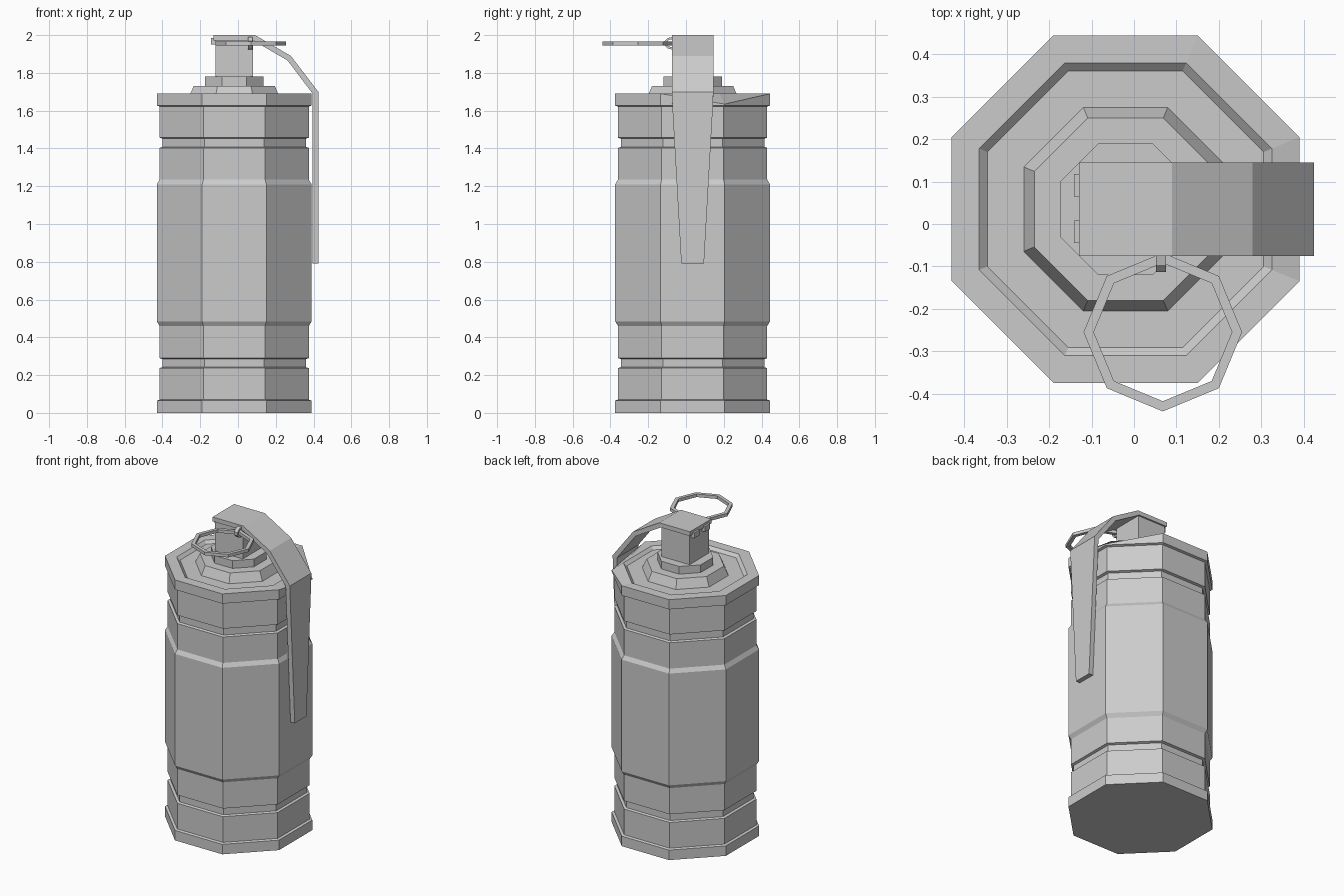
import bpy, bmesh, math

if "Cube" in bpy.data.objects:
    bpy.data.objects.remove(bpy.data.objects["Cube"])

CX, CY = -0.02, 0.035            # body axis


def finish(name, bm):
    bmesh.ops.remove_doubles(bm, verts=bm.verts, dist=1e-5)
    bmesh.ops.recalc_face_normals(bm, faces=bm.faces)
    me = bpy.data.meshes.new(name)
    bm.to_mesh(me)
    bm.free()
    ob = bpy.data.objects.new(name, me)
    bpy.context.collection.objects.link(ob)
    return ob


def loft(name, loops, cap=True):
    """Skin a list of equal-length vertex loops; cap ends or close into a ring."""
    bm = bmesh.new()
    rows = [[bm.verts.new(p) for p in loop] for loop in loops]
    n = len(rows[0])
    pairs = list(zip(rows, rows[1:]))
    if not cap:
        pairs.append((rows[-1], rows[0]))
    for a, b in pairs:
        for i in range(n):
            j = (i + 1) % n
            bm.faces.new((a[i], a[j], b[j], b[i]))
    if cap:
        bm.faces.new(rows[0])
        bm.faces.new(rows[-1])
    return finish(name, bm)


def octagon(apothem, z):
    r = apothem / math.cos(math.pi / 8)
    return [(CX + r * math.cos(math.radians(22.5 + 45 * k)),
             CY + r * math.sin(math.radians(22.5 + 45 * k)), z) for k in range(8)]


def box(name, x0, x1, y0, y1, z0, z1):
    return loft(name, [[(x0, y0, z), (x1, y0, z), (x1, y1, z), (x0, y1, z)]
                       for z in (z0, z1)])


# Canister body: (apothem, z) profile with rims, grooves, raised middle and recessed lid
profile = [(0.41, 0), (0.41, 0.065), (0.395, 0.07), (0.395, 0.237), (0.38, 0.242),
           (0.38, 0.285), (0.395, 0.29), (0.395, 0.46), (0.41, 0.485), (0.41, 1.21),
           (0.395, 1.235), (0.395, 1.403), (0.38, 1.408), (0.38, 1.452), (0.395, 1.457),
           (0.395, 1.622), (0.41, 1.627), (0.41, 1.69), (0.345, 1.69), (0.326, 1.672),
           (0.24, 1.672), (0.215, 1.73), (0.155, 1.73), (0.155, 1.78)]
body = loft("canister_body", [octagon(a, z) for a, z in profile])

# Dented corner of the top rim behind the lever
for v in body.data.vertices:
    if abs(v.co.z - 1.69) < 1e-4 and v.co.x > 0.38 and v.co.y > 0.15:
        v.co.z = 1.635

# Fuse head
box("fuse_head", -0.12, 0.08, -0.065, 0.135, 1.77, 1.975)

# Safety lever: outer and inner side path with half widths
lever = [((-0.13, 2.0), (-0.13, 1.972), 0.11),
         ((0.09, 2.0), (0.08, 1.972), 0.11),
         ((0.28, 1.89), (0.262, 1.866), 0.11),
         ((0.425, 1.70), (0.395, 1.69), 0.11),
         ((0.425, 1.62), (0.395, 1.62), 0.107),
         ((0.425, 0.79), (0.395, 0.79), 0.06)]
loft("safety_lever", [[(o[0], CY - w, o[1]), (o[0], CY + w, o[1]),
                       (i[0], CY + w, i[1]), (i[0], CY - w, i[1])]
                      for o, i, w in lever])

# Hinge lugs on the back of the head
for k, y in enumerate((-0.045, 0.065)):
    box(f"hinge_lug_{k + 1}", -0.142, -0.115, y, y + 0.053, 1.95, 1.985)

# Pull ring with square section
ring = []
for k in range(8):
    c, s = math.cos(k * math.pi / 4), math.sin(k * math.pi / 4)
    ring.append([(0.068 + r * c, -0.255 + r * s, z) for r, z in
                 ((0.187, 1.945), (0.187, 1.965), (0.163, 1.965), (0.163, 1.945))])
loft("pull_ring", ring, cap=False)

# Pin eyelet holding the ring
eyelet = []
for k in range(6):
    a = math.radians(90 + 36 * k)
    c, s = math.cos(a), math.sin(a)
    eyelet.append([(x, -0.07 + ry * c, 1.957 + rz * s) for x, ry, rz in
                   ((0.052, 0.045, 0.034), (0.076, 0.045, 0.034),
                    (0.076, 0.033, 0.022), (0.052, 0.033, 0.022))])
loft("pin_eyelet", eyelet)
